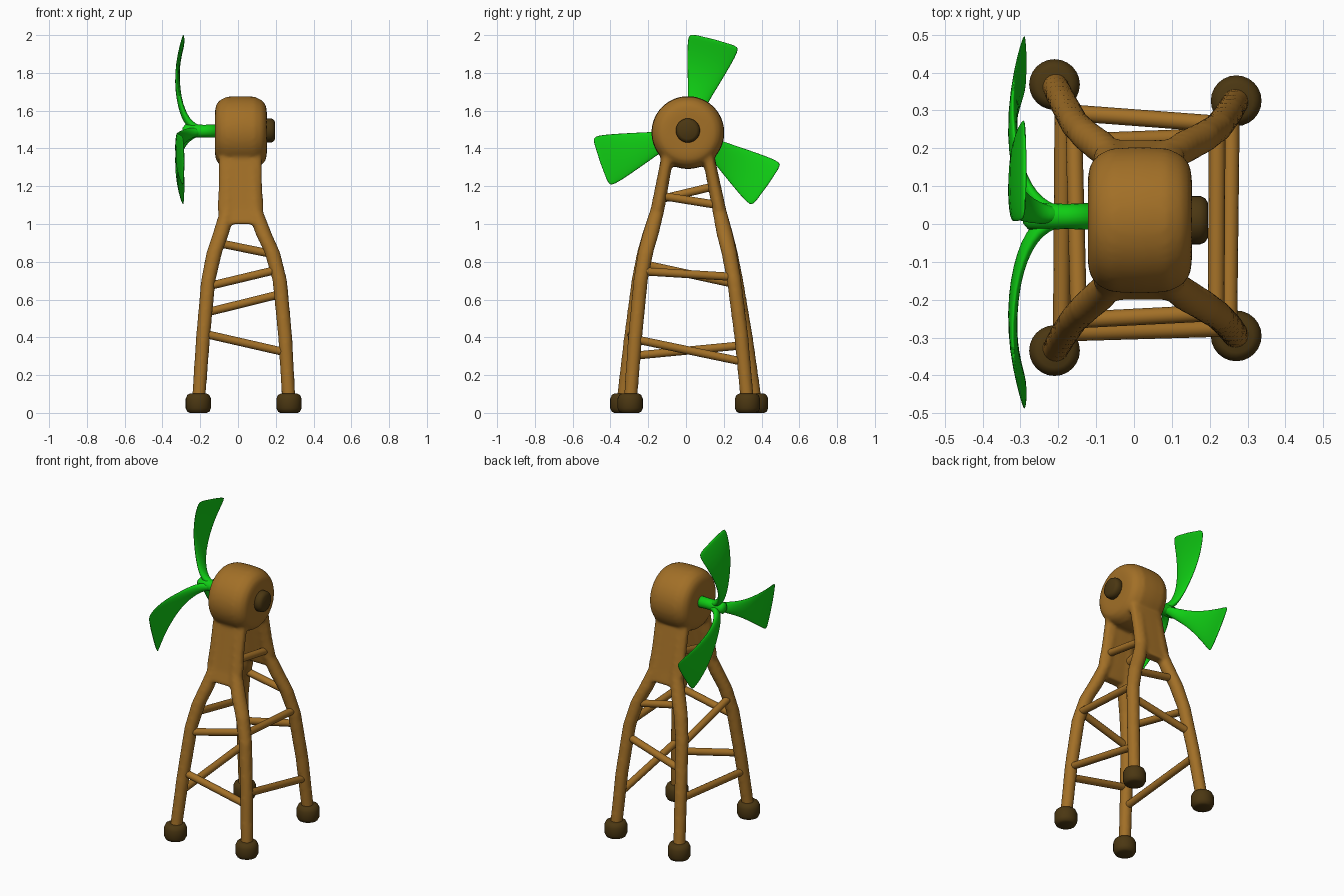
import bpy
import bmesh
from math import sin, cos, pi, radians, copysign
from mathutils import Vector

cube = bpy.data.objects.get("Cube")
if cube:
    bpy.data.objects.remove(cube, do_unlink=True)


def material(name, rgb):
    m = bpy.data.materials.new(name)
    m.use_nodes = True
    m.diffuse_color = (*rgb, 1)
    m.node_tree.nodes["Principled BSDF"].inputs["Base Color"].default_value = (*rgb, 1)
    return m


WOOD = material("brown wood", (0.36, 0.16, 0.02))
DARK = material("dark brown", (0.07, 0.038, 0.006))
GREEN = material("bright green", (0.005, 0.62, 0.007))
X, Y, Z = Vector((1, 0, 0)), Vector((0, 1, 0)), Vector((0, 0, 1))


def loft(bm, sections, sides=20, power=1.0):
    """Skin rings given as (centre, half-axis u, half-axis v), capped at both ends."""
    rings = []
    for c, u, v in sections:
        ring = []
        for i in range(sides):
            a = 2 * pi * i / sides
            p = copysign(abs(cos(a)) ** power, cos(a))
            q = copysign(abs(sin(a)) ** power, sin(a))
            ring.append(bm.verts.new(c + u * p + v * q))
        rings.append(ring)
    for r, s in zip(rings, rings[1:]):
        for i in range(sides):
            j = (i + 1) % sides
            bm.faces.new((r[i], r[j], s[j], s[i]))
    bm.faces.new(rings[0][::-1])
    bm.faces.new(rings[-1])


def finish(bm, name, mat, angle=180):
    bmesh.ops.recalc_face_normals(bm, faces=bm.faces)
    mesh = bpy.data.meshes.new(name)
    bm.to_mesh(mesh)
    bm.free()
    mesh.materials.append(mat)
    ob = bpy.data.objects.new(name, mesh)
    bpy.context.collection.objects.link(ob)
    bpy.ops.object.select_all(action="DESELECT")
    ob.select_set(True)
    bpy.context.view_layer.objects.active = ob
    bpy.ops.object.shade_smooth_by_angle(angle=radians(angle))
    return ob


# Leg centre lines: height, right x, left x, front y, back y
LEG = [
    (0.05, -0.21, 0.27, -0.315, 0.347),
    (0.4, -0.185, 0.25, -0.28, 0.305),
    (0.78, -0.15, 0.214, -0.236, 0.248),
    (0.95, -0.09, 0.135, -0.187, 0.205),
    (1.08, -0.055, 0.09, -0.15, 0.175),
    (1.4, -0.05, 0.07, -0.09, 0.11),
]


def leg_point(sx, sy, z):
    """Point on the leg at side sx, end sy and height z."""
    for lo, hi in zip(LEG, LEG[1:]):
        if z <= hi[0]:
            break
    t = (z - lo[0]) / (hi[0] - lo[0])
    row = [a + (b - a) * t for a, b in zip(lo, hi)]
    x = row[1] if sx < 0 else row[2]
    y = row[3] if sy < 0 else row[4]
    return Vector((x, y * (1 - sx * 0.065 * max(0, 1 - z)), z))


CORNERS = [(sx, sy) for sx in (-1, 1) for sy in (-1, 1)]

# Tower: head, two flat necks and four legs, fused into one smooth body
bm = bmesh.new()
head = [(-0.122, 0.11), (-0.117, 0.145), (-0.097, 0.172), (-0.06, 0.19), (0, 0.193),
        (0.03, 0.193), (0.088, 0.19), (0.127, 0.172), (0.148, 0.145), (0.153, 0.11)]
loft(bm, [(Vector((x, 0.01, 1.484)), Y * r, Z * r) for x, r in head], 40)
for sy in (-1, 1):
    neck = []
    for z, w in ((1.0, 0.1), (1.08, 0.123), (1.2, 0.115), (1.4, 0.114)):
        c = leg_point(1, sy, z)
        c.x = 0.013
        neck.append((c, X * w, Y * 0.033))
    loft(bm, neck, 28, 0.6)
for sx, sy in CORNERS:
    loft(bm, [(leg_point(sx, sy, z), X * r, Y * r) for z, r in
              ((0.05, 0.036), (0.4, 0.038), (0.7, 0.039), (0.85, 0.042),
               (0.95, 0.044), (1.08, 0.038), (1.3, 0.034))])
tower = finish(bm, "tower_body", WOOD)
remesh = tower.modifiers.new("Fuse", "REMESH")
remesh.mode = "VOXEL"
remesh.voxel_size = 0.011
remesh.use_smooth_shade = True
soft = tower.modifiers.new("Soften", "SMOOTH")
soft.factor = 0.5
soft.iterations = 7

# Feet
for sx, sy in CORNERS:
    c = leg_point(sx, sy, 0.05)
    bm = bmesh.new()
    loft(bm, [(Vector((c.x, c.y, z)), X * r, Y * r) for z, r in
              ((0, 0.045), (0.006, 0.058), (0.025, 0.067), (0.075, 0.067),
               (0.095, 0.058), (0.102, 0.045))], 24)
    finish(bm, "foot_" + ("left" if sx > 0 else "right") + ("_back" if sy > 0 else "_front"), DARK)

# Cross struts: name, start corner, start height, end corner, end height
FR, BR, FL, BL = CORNERS
STRUTS = [
    ("front", FR, 0.42, FL, 0.32), ("front", FR, 0.67, FL, 0.76),
    ("back", BR, 0.53, BL, 0.63), ("back", BR, 0.9, BL, 0.84),
    ("left", FL, 0.39, BL, 0.27), ("left", FL, 0.75, BL, 0.72), ("left", FL, 1.15, BL, 1.1),
    ("right", FR, 0.3, BR, 0.36), ("right", FR, 0.79, BR, 0.68), ("right", FR, 1.13, BR, 1.2),
]
for side, a, za, b, zb in STRUTS:
    p, q = leg_point(*a, za), leg_point(*b, zb)
    d = (q - p).normalized()
    u = d.cross(Z).normalized()
    bm = bmesh.new()
    loft(bm, [(e, u * 0.022, u.cross(d) * 0.022) for e in (p, q)], 14)
    finish(bm, "strut_" + side, WOOD, 40)

# Round cap on the head
bm = bmesh.new()
loft(bm, [(Vector((x, 0.01, 1.495)), Y * r, Z * r) for x, r in
          ((0.13, 0.064), (0.175, 0.064), (0.188, 0.058), (0.196, 0.045))], 28)
finish(bm, "head_cap", DARK)

# Propeller shaft
HUB = Vector((0, 0.02, 1.492))
bm = bmesh.new()
loft(bm, [(HUB + X * x, Y * r, Z * r) for x, r in
          ((-0.1, 0.036), (-0.18, 0.033), (-0.24, 0.036), (-0.28, 0.034), (-0.293, 0.018))])
finish(bm, "propeller_shaft", GREEN)

# Blades: x, distance from hub, half width, half thickness
BLADE = [
    (-0.19, 0.008, 0.018, 0.02), (-0.235, 0.02, 0.026, 0.022), (-0.27, 0.055, 0.034, 0.02),
    (-0.295, 0.11, 0.043, 0.016), (-0.313, 0.18, 0.058, 0.014), (-0.322, 0.27, 0.086, 0.013),
    (-0.319, 0.36, 0.112, 0.011), (-0.304, 0.44, 0.134, 0.009), (-0.292, 0.485, 0.14, 0.007),
    (-0.287, 0.503, 0.128, 0.005),
]
for n, angle in enumerate((75, -35, 199)):
    a = radians(angle)
    out, across = Vector((0, cos(a), sin(a))), Vector((0, -sin(a), cos(a)))
    pts = [HUB + X * x + out * r for x, r, w, t in BLADE]
    sections = []
    for i, (x, r, w, t) in enumerate(BLADE):
        along = pts[min(i + 1, len(pts) - 1)] - pts[max(i - 1, 0)]
        sections.append((pts[i], across * w, along.cross(across).normalized() * t))
    bm = bmesh.new()
    loft(bm, sections, 16)
    blade = finish(bm, "blade_" + "abc"[n], GREEN)
    blade.modifiers.new("Smooth", "SUBSURF").levels = 1
